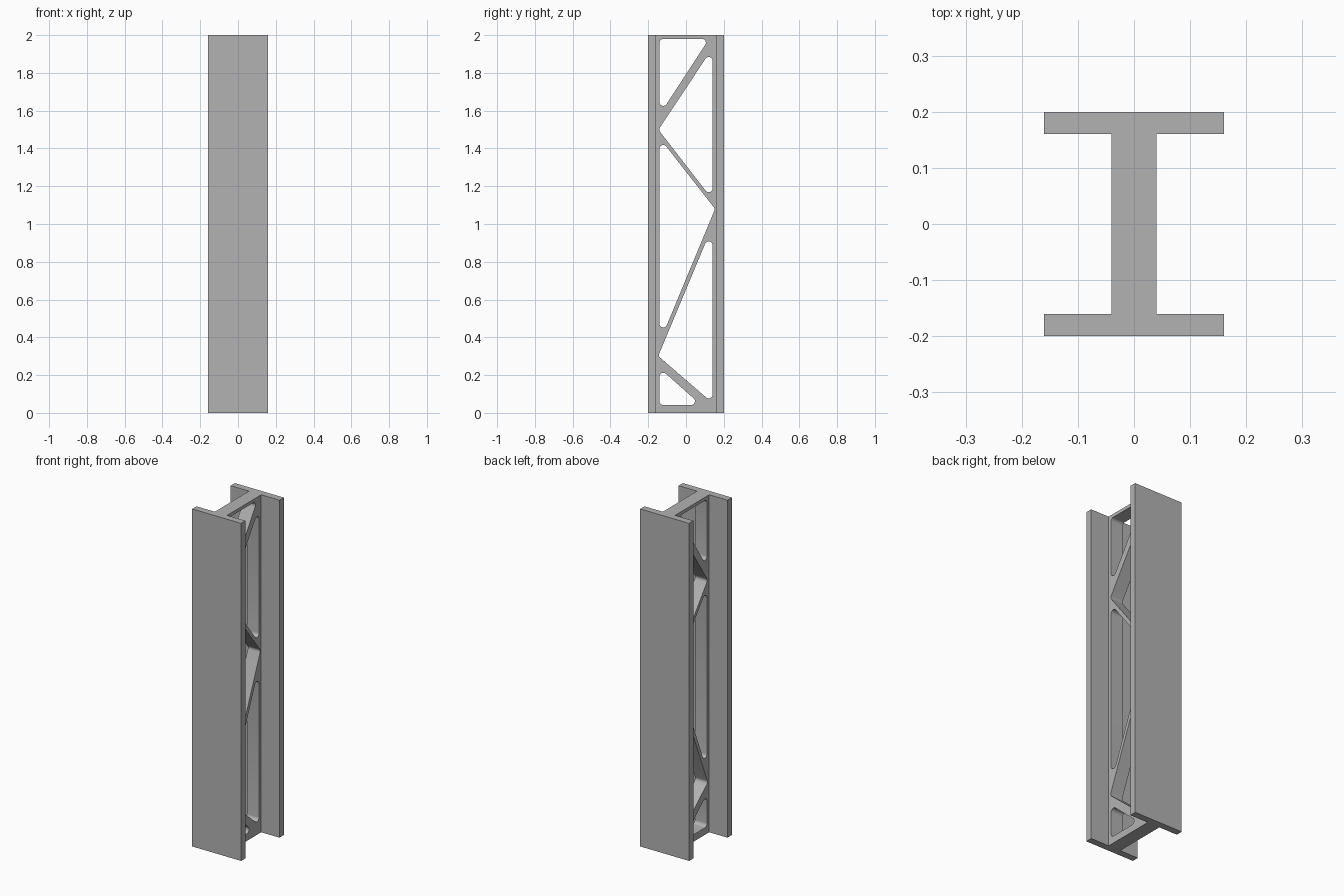
import bpy
import bmesh
from math import sin
from mathutils import Vector

cube = bpy.data.objects.get("Cube")
if cube:
    bpy.data.objects.remove(cube, do_unlink=True)

HEIGHT = 2.0
FLANGE_X, FLANGE_Y, FLANGE_IN = 0.16, 0.2, 0.16
WEB_X = 0.04
RADIUS = 0.02

steel = bpy.data.materials.new("grey steel")
steel.use_nodes = True
grey = (0.45, 0.45, 0.45, 1.0)
steel.diffuse_color = grey
steel.node_tree.nodes["Principled BSDF"].inputs["Base Color"].default_value = grey


def rounded(corners, radius, steps=8):
    """Return the polygon with every corner replaced by an arc."""
    pts = [Vector(c) for c in corners]
    out = []
    for i, p in enumerate(pts):
        a = (pts[i - 1] - p).normalized()
        b = (pts[(i + 1) % len(pts)] - p).normalized()
        half = a.angle(b) / 2
        centre = p + (a + b).normalized() * (radius / sin(half))
        # Unit directions from the arc centre to both tangent points
        start = (p + a * (p - centre).dot(-a) * -1 - centre)
        start = (p + a * (centre - p).dot(a) - centre).normalized()
        end = (p + b * (centre - p).dot(b) - centre).normalized()
        for k in range(steps + 1):
            out.append(centre + start.slerp(end, k / steps) * radius)
    return out


def prism(name, points, direction):
    """Extrude a closed outline into a solid object."""
    bm = bmesh.new()
    face = bm.faces.new([bm.verts.new(p) for p in points])
    top = bmesh.ops.extrude_face_region(bm, geom=[face])["geom"]
    moved = [v for v in top if isinstance(v, bmesh.types.BMVert)]
    bmesh.ops.translate(bm, verts=moved, vec=direction)
    bmesh.ops.recalc_face_normals(bm, faces=bm.faces)
    mesh = bpy.data.meshes.new(name)
    bm.to_mesh(mesh)
    bm.free()
    mesh.materials.append(steel)
    obj = bpy.data.objects.new(name, mesh)
    bpy.context.collection.objects.link(obj)
    return obj


# I-shaped beam: one quarter of the section, mirrored round
quarter = [(WEB_X, FLANGE_IN), (FLANGE_X, FLANGE_IN), (FLANGE_X, FLANGE_Y)]
right_half = [(x, -y) for x, y in reversed(quarter)] + quarter
section = right_half + [(-x, -y) for x, y in right_half]
beam = prism("truss_beam", [(x, y, 0) for x, y in section], (0, 0, HEIGHT))

# Openings in the web, as (y, z) corners between the diagonal struts
openings = [
    [(-0.14, 1.98), (0.122, 1.98), (-0.14, 1.578)],
    [(0.14, 1.93), (0.14, 1.13), (-0.146, 1.499)],
    [(-0.14, 1.456), (0.154, 1.08), (-0.14, 0.372)],
    [(0.14, 0.988), (0.14, 0.053), (-0.147, 0.301)],
    [(-0.14, 0.237), (0.08, 0.042), (-0.14, 0.042)],
]
bpy.context.view_layer.objects.active = beam
for corners in openings:
    outline = [(-0.1, y, z) for y, z in rounded(corners, RADIUS)]
    cutter = prism("opening_cutter", outline, (0.2, 0, 0))
    cutter.hide_render = True
    cut = beam.modifiers.new("opening", "BOOLEAN")
    cut.operation = "DIFFERENCE"
    cut.solver = "EXACT"
    cut.object = cutter
    bpy.ops.object.modifier_apply(modifier=cut.name)
    bpy.data.objects.remove(cutter, do_unlink=True)

# Smooth the rounded corners, keep the edges crisp
bpy.ops.object.select_all(action="DESELECT")
beam.select_set(True)
bpy.ops.object.shade_smooth_by_angle()
